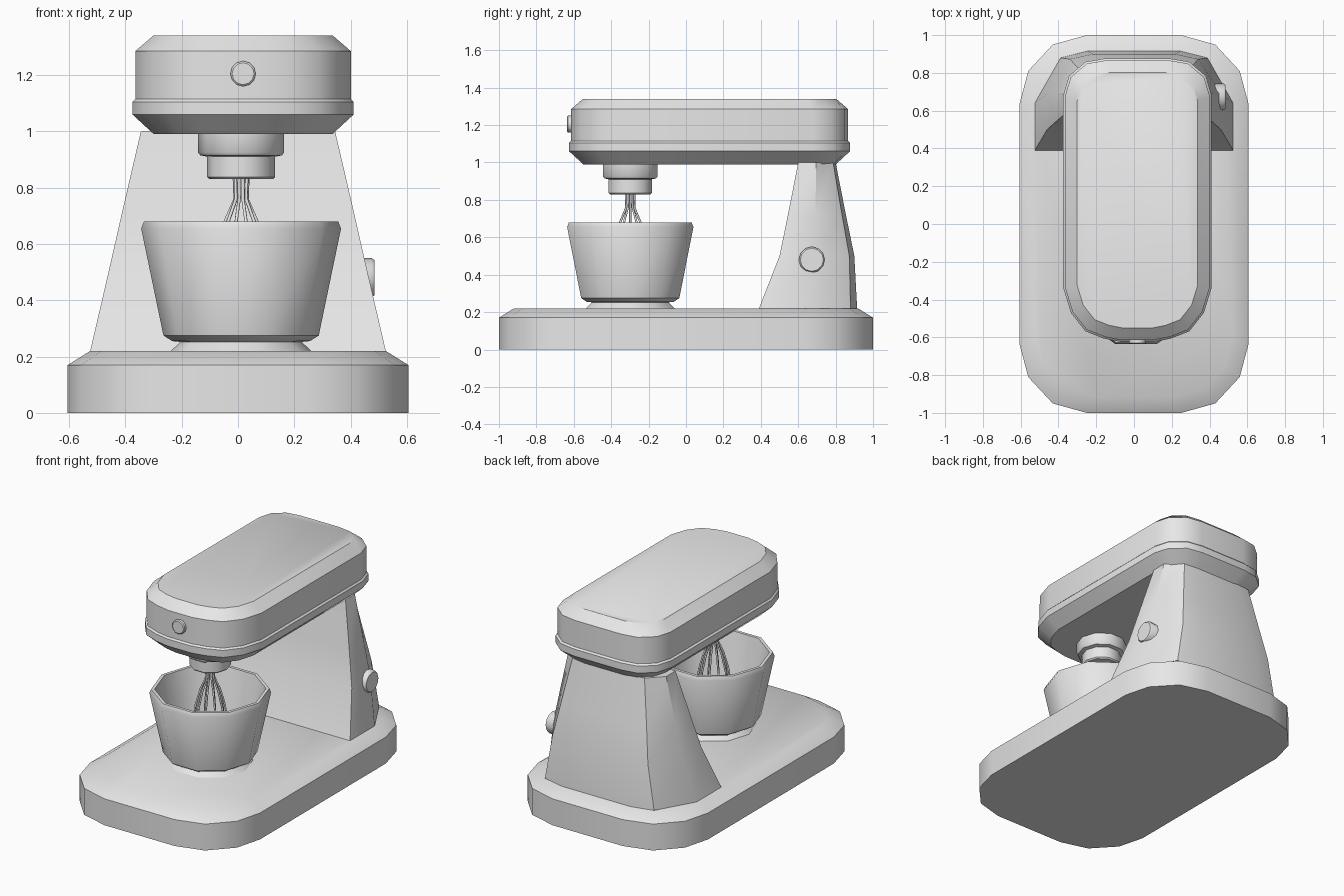
import bpy, bmesh, math
from mathutils import Matrix, Vector

cube = bpy.data.objects.get("Cube")
if cube:
    bpy.data.objects.remove(cube, do_unlink=True)

grey = bpy.data.materials.new("plain_grey")
grey.use_nodes = True
grey.diffuse_color = (0.8, 0.8, 0.8, 1)
grey.node_tree.nodes["Principled BSDF"].inputs["Base Color"].default_value = (0.8, 0.8, 0.8, 1)


def loft(name, rings, matrix=Matrix(), angle=38):
    """Skin a stack of equal-length rings and cap both ends."""
    bm = bmesh.new()
    loops = [[bm.verts.new(matrix @ Vector(p)) for p in ring] for ring in rings]
    n = len(loops[0])
    for a, b in zip(loops, loops[1:]):
        for i in range(n):
            j = (i + 1) % n
            bm.faces.new((a[i], a[j], b[j], b[i]))
    bm.faces.new(loops[0][::-1])
    bm.faces.new(loops[-1])
    bmesh.ops.recalc_face_normals(bm, faces=bm.faces)
    mesh = bpy.data.meshes.new(name)
    bm.to_mesh(mesh)
    bm.free()
    mesh.materials.append(grey)
    obj = bpy.data.objects.new(name, mesh)
    bpy.context.collection.objects.link(obj)
    bpy.ops.object.select_all(action='DESELECT')
    obj.select_set(True)
    bpy.context.view_layer.objects.active = obj
    bpy.ops.object.shade_smooth_by_angle(angle=math.radians(angle))
    return obj


def rounded(z, w, y0, y1, front, back, cx=0.0, k=1.0):
    """Mirrored outline; corner points are insets from the outer corner."""
    half = [(w - k * dx, y0 + k * dy) for dx, dy in reversed(front)]
    half += [(w - k * dx, y1 - k * dy) for dx, dy in back]
    return [(cx + x, y, z) for x, y in half] + [(cx - x, y, z) for x, y in reversed(half)]


def turned(name, profile, matrix, sides=10, angle=38):
    """Lathe a list of (radius, height) pairs."""
    steps = [2 * math.pi * i / sides for i in range(sides)]
    rings = [[(r * math.cos(a), r * math.sin(a), z) for a in steps] for r, z in profile]
    return loft(name, rings, matrix, angle)


# Base plate with chamfered rim
corner = [(0, 0.36), (0.045, 0.19), (0.175, 0.05), (0.355, 0)]
loft("base", [rounded(z, 0.605 - d, d - 1, 1 - d, corner, corner, k=1 - d)
              for z, d in ((0, 0), (0.17, 0), (0.22, 0.08))])

# Tapering column, flat at the front and rounded at the back
column = []
for z, w, y0, y1 in ((0.22, 0.525, 0.39, 0.915), (0.5, 0.46, 0.5, 0.9),
                     (0.72, 0.41, 0.545, 0.855), (1.0, 0.345, 0.6, 0.8)):
    depth = y1 - y0
    half = [(w, y0), (w, y0 + 0.476 * depth), (0.74 * w, y0 + 0.933 * depth), (0.47 * w, y1)]
    column.append([(x, y, z) for x, y in half] + [(-x, y, z) for x, y in reversed(half)])
loft("column", column)

# Motor head with a raised band around the lower edge
nose = [(0, 0.28), (0.04, 0.15), (0.115, 0.055), (0.21, 0.018), (0.3, 0)]
tail = [(0, 0.19), (0.03, 0.09), (0.115, 0.018), (0.22, 0)]
loft("head", [rounded(z, 0.383 - d, d - 0.615, 0.867 - d, nose, tail, 0.018, 1 - 3 * d)
              for z, d in ((0.99, 0.066), (1.06, -0.01), (1.105, -0.01),
                           (1.115, 0), (1.285, 0), (1.34, 0.064))])

# Bowl with its foot and hollow interior
center = Matrix.Translation((0.011, -0.298, 0))
turned("bowl", [(0.25, 0.22), (0.215, 0.252), (0.245, 0.255), (0.276, 0.275),
                (0.355, 0.655), (0.345, 0.68), (0.325, 0.68), (0.25, 0.29), (0.2, 0.275)],
       center)

# Stepped drive hub under the head
turned("drive_hub", [(0.153, 1.0), (0.153, 0.925), (0.145, 0.915), (0.121, 0.91),
                     (0.121, 0.838), (0.113, 0.83)], center)

# Whisk made of wire loops
curve = bpy.data.curves.new("whisk", 'CURVE')
curve.dimensions = '3D'
curve.bevel_depth = 0.006
curve.bevel_resolution = 1
side = [(0.025, 0.84), (0.022, 0.76), (0.057, 0.68), (0.085, 0.58),
        (0.1, 0.48), (0.085, 0.4), (0.045, 0.35)]
path = side + [(0, 0.335)] + [(-r, z) for r, z in reversed(side)]
for i in range(5):
    a = math.pi * i / 5
    spline = curve.splines.new('POLY')
    spline.points.add(len(path) - 1)
    for point, (r, z) in zip(spline.points, path):
        point.co = (r * math.cos(a), r * math.sin(a), z, 1)
curve.materials.append(grey)
whisk = bpy.data.objects.new("whisk", curve)
whisk.matrix_world = center
bpy.context.collection.objects.link(whisk)

# Front button and side speed knob
turned("front_button", [(0.045, -0.04), (0.045, 0.016), (0.039, 0.021)],
       Matrix.Translation((0.018, -0.615, 1.205)) @ Matrix.Rotation(math.pi / 2, 4, 'X'), 12)
turned("speed_knob", [(0.07, -0.1), (0.07, 0.055), (0.062, 0.065)],
       Matrix.Translation((0.42, 0.673, 0.48)) @ Matrix.Rotation(math.pi / 2, 4, 'Y'), 12)
